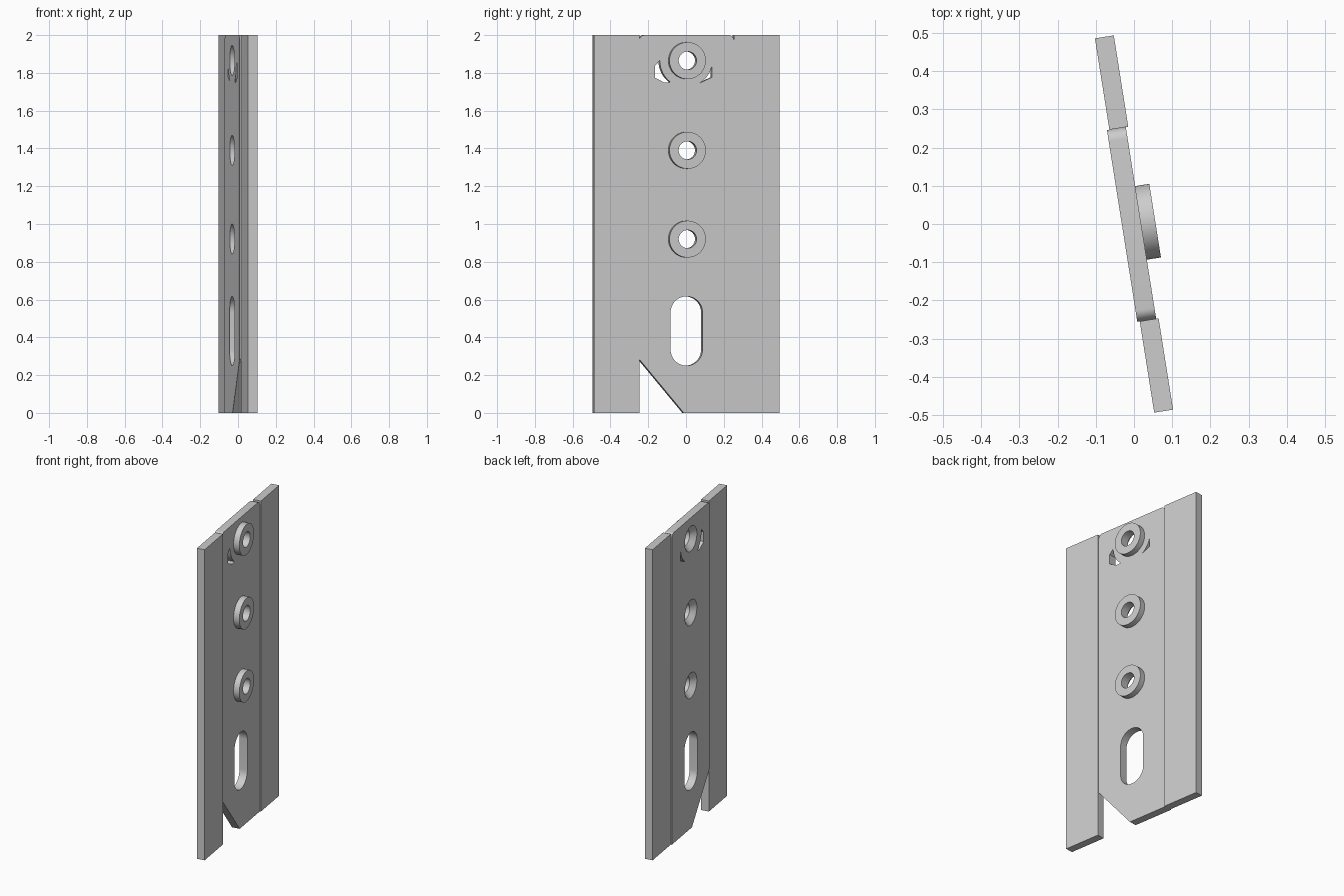
import bpy, bmesh, math

if "Cube" in bpy.data.objects:
    bpy.data.objects.remove(bpy.data.objects["Cube"])

ANGLE = math.radians(9)        # whole plate is turned about z
BACK, FRONT = -0.0315, 0.0185  # faces of the centre plate
BOLTS = (1.865, 1.39, 0.92)

grey = bpy.data.materials.new("plain grey")
grey.diffuse_color = (0.605, 0.605, 0.605, 1)
grey.use_nodes = True
grey.node_tree.nodes["Principled BSDF"].inputs["Base Color"].default_value = grey.diffuse_color


def arc(cy, cz, r, a0, a1, n=16):
    return [(cy + r * math.cos(math.radians(a0 + (a1 - a0) * i / n)),
             cz + r * math.sin(math.radians(a0 + (a1 - a0) * i / n))) for i in range(n + 1)]


def circle(z, r):
    return arc(0, z, r, 0, 360, 64)[:-1]


def walled_plate(name, walls):
    """Flat plate. Each wall is a list of outlines (x, [(y, z), ...]) running
    from the back face to the front face; the first is the rim, others are holes."""
    bm = bmesh.new()
    back_edges, front_edges = [], []
    for wall in walls:
        loops = [[bm.verts.new((x, y, z)) for y, z in pts] for x, pts in wall]
        n = len(loops[0])
        for a, b in zip(loops, loops[1:]):
            for i in range(n):
                j = (i + 1) % n
                bm.faces.new((a[i], a[j], b[j], b[i]))
        for loop, edges in ((loops[0], back_edges), (loops[-1], front_edges)):
            edges += [bm.edges.get((loop[i], loop[(i + 1) % n])) for i in range(n)]
    for edges, side in ((back_edges, -1), (front_edges, 1)):
        bmesh.ops.triangle_fill(bm, use_beauty=True, edges=edges, normal=(side, 0, 0))
    bmesh.ops.recalc_face_normals(bm, faces=bm.faces)
    mesh = bpy.data.meshes.new(name)
    bm.to_mesh(mesh)
    bm.free()
    mesh.materials.append(grey)
    ob = bpy.data.objects.new(name, mesh)
    bpy.context.collection.objects.link(ob)
    ob.rotation_euler.z = ANGLE
    return ob


def straight(pts, x0=BACK, x1=FRONT):
    return [(x0, pts), (x1, pts)]


# Side strips
for name, y0, y1 in (("front_strip", -0.496, -0.254), ("back_strip", 0.254, 0.496)):
    walled_plate(name, [straight([(y0, 0), (y1, 0), (y1, 2), (y0, 2)], -0.025, 0.025)])

# Centre plate rim: rounded top corners and one cut-off lower corner
rim = [(-0.015, 0), (0.254, 0)]
rim += arc(0.224, 1.97, 0.03, 0, 90, 8) + arc(-0.224, 1.97, 0.03, 90, 180, 8)
rim += [(-0.254, 0.285)]

# Long slot
slot = arc(0, 0.531, 0.086, 0, 180, 24) + arc(0, 0.336, 0.086, 180, 360, 24)

# Small windows on each side of the top boss
top = BOLTS[0]
near_window = arc(0, top, 0.143, 180, 233) + [(-0.118, 1.748), (-0.17, 1.775), (-0.17, 1.838)]
far_window = arc(0, top, 0.138, 300, 348) + [(0.136, 1.777)]

walls = [straight(p) for p in (rim, slot, near_window, far_window)]

# Raised bolt bosses with countersunk holes
for z in BOLTS:
    walls.append([(BACK, circle(z, 0.08)), (0.0, circle(z, 0.048)), (0.056, circle(z, 0.048)),
                  (0.056, circle(z, 0.0975)), (FRONT, circle(z, 0.0975))])

plate = walled_plate("centre_plate", walls)
bpy.ops.object.select_all(action='DESELECT')
plate.select_set(True)
bpy.context.view_layer.objects.active = plate
bpy.ops.object.shade_smooth_by_angle(angle=math.radians(30))
